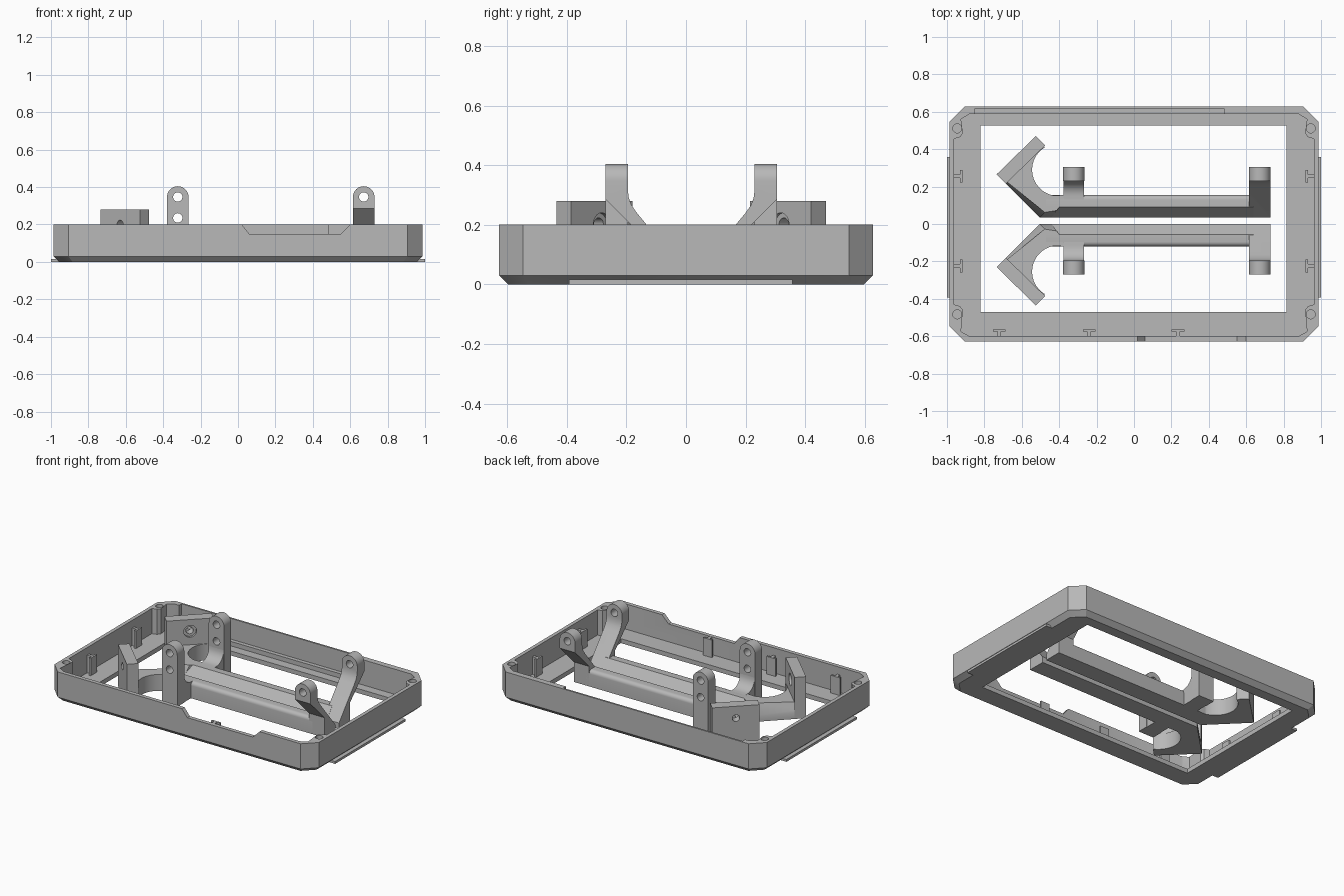
import bpy, bmesh, math
from mathutils import Matrix, Vector

cube = bpy.data.objects.get("Cube")
if cube:
    bpy.data.objects.remove(cube, do_unlink=True)

grey = bpy.data.materials.new("plain_grey")
grey.use_nodes = True
grey.diffuse_color = (0.48, 0.48, 0.48, 1)
bsdf = next(n for n in grey.node_tree.nodes if n.type == 'BSDF_PRINCIPLED')
bsdf.inputs["Base Color"].default_value = grey.diffuse_color

MID = 0.0175   # mirror line between the two brackets


def finish(name, bm):
    bmesh.ops.recalc_face_normals(bm, faces=bm.faces)
    me = bpy.data.meshes.new(name)
    bm.to_mesh(me)
    bm.free()
    me.materials.append(grey)
    ob = bpy.data.objects.new(name, me)
    bpy.context.collection.objects.link(ob)
    return ob


def loft(name, rings):
    """Skin equal-sized rings of points and cap both ends."""
    bm = bmesh.new()
    loops = [[bm.verts.new(p) for p in ring] for ring in rings]
    for a, b in zip(loops, loops[1:]):
        for i in range(len(a)):
            j = (i + 1) % len(a)
            bm.faces.new((a[i], a[j], b[j], b[i]))
    bm.faces.new(loops[0])
    bm.faces.new(loops[-1])
    return finish(name, bm)


def prism(name, pts, axis, lo, hi):
    """Extrude a 2D profile along the x, y or z axis."""
    put = {'x': lambda p, t: (t, p[0], p[1]),
           'y': lambda p, t: (p[0], t, p[1]),
           'z': lambda p, t: (p[0], p[1], t)}[axis]
    return loft(name, [[put(p, t) for p in pts] for t in (lo, hi)])


def box(name, x0, x1, y0, y1, z0, z1):
    return prism(name, [(x0, y0), (x1, y0), (x1, y1), (x0, y1)], 'z', z0, z1)


def rod(name, centre, direction, r, length):
    bm = bmesh.new()
    turn = Vector(direction).to_track_quat('Z', 'Y').to_matrix().to_4x4()
    bmesh.ops.create_cone(bm, cap_ends=True, segments=32, radius1=r, radius2=r,
                          depth=length, matrix=Matrix.Translation(centre) @ turn)
    return finish(name, bm)


def boolean(ob, other, op='DIFFERENCE'):
    mod = ob.modifiers.new("cut", 'BOOLEAN')
    mod.operation, mod.object, mod.solver = op, other, 'EXACT'
    bpy.context.view_layer.objects.active = ob
    bpy.ops.object.modifier_apply(modifier=mod.name)
    bpy.data.objects.remove(other, do_unlink=True)


def arc(cx, cy, r, a0, a1, n=12):
    angles = [math.radians(a0 + (a1 - a0) * i / n) for i in range(n + 1)]
    return [(cx + r * math.cos(a), cy + r * math.sin(a)) for a in angles]


def octagon(hx, hy, c, z):
    return [(hx, c - hy, z), (hx, hy - c, z), (hx - c, hy, z), (c - hx, hy, z),
            (-hx, hy - c, z), (-hx, c - hy, z), (c - hx, -hy, z), (hx - c, -hy, z)]


def smooth(ob):
    bpy.ops.object.select_all(action='DESELECT')
    ob.select_set(True)
    bpy.context.view_layer.objects.active = ob
    bpy.ops.object.shade_smooth_by_angle(angle=math.radians(30))


# Tray frame: chamfered shell with a pocket and a floor window
frame = loft("tray_frame", [octagon(0.955, 0.597, 0.07, 0),
                            octagon(0.987, 0.627, 0.08, 0.03),
                            octagon(0.987, 0.627, 0.08, 0.2)])
right = [(0.88, -0.6), (0.925, -0.575), (0.915, -0.46), (0.93, -0.44), (0.962, -0.43),
         (0.962, 0.455), (0.93, 0.465), (0.915, 0.485), (0.925, 0.56), (0.88, 0.588)]
pocket = right + [(-x, y) for x, y in reversed(right)]
boolean(frame, prism("pocket", pocket, 'z', 0.03, 0.3))
boolean(frame, box("window", -0.82, 0.815, -0.47, 0.527, -0.1, 0.1))

# Cable notch in the front wall, groove inside the back wall
notch = [(0.02, 0.2), (0.06, 0.15), (0.55, 0.15), (0.6, 0.2), (0.6, 0.3), (0.02, 0.3)]
boolean(frame, prism("notch", notch, 'y', -0.7, -0.55))
boolean(frame, box("groove", -0.853, 0.485, 0.56, 0.615, 0.06, 0.3))

# Screw holes in the corner posts
for sx in (-1, 1):
    for y in (-0.483, 0.511):
        boolean(frame, rod("screw_hole", (sx * 0.945, y, 0.2), (0, 0, 1), 0.024, 0.2))
smooth(frame)

# Side flanges along the bottom edge
for side, sx in (("left", 1), ("right", -1)):
    x0, x1 = sorted((sx * 0.95, sx * 1.0))
    box(side + "_flange", x0, x1, -0.393, 0.357, 0, 0.016)


# T-shaped clips standing against the walls
def clip(name, x, y, nx, ny):
    tee = [(-0.01, -0.01), (0.01, -0.01), (0.01, 0.032), (0.034, 0.032),
           (0.034, 0.044), (-0.034, 0.044), (-0.034, 0.032), (-0.01, 0.032)]
    pts = [(x + nx * v - ny * u, y + ny * v + nx * u) for u, v in tee]
    prism(name, pts, 'z', 0.025, 0.149)


for i, x in enumerate((-0.72, -0.24, 0.235)):
    clip(f"front_clip_{i + 1}", x, -0.607, 0, 1)
for i, y in enumerate((-0.225, 0.255)):
    clip(f"left_clip_{i + 1}", 0.962, y, -1, 0)
    clip(f"right_clip_{i + 1}", -0.962, y, 1, 0)

# Bracket (back one modelled, front one mirrored)
R = 0.0575
X_MID, X_END = -0.322, 0.672
TOP = 0.11


def post_outline(cx):
    return [(cx - R, 0), (cx + R, 0)] + arc(cx, 0.347, R, 0, 180, 20)


# Long bar with an inner slope and a rounded outer edge
bar_profile = [(0.035, 0), (0.035, 0.04), (0.09, TOP)] + arc(0.13, 0.085, 0.025, 90, 0, 6) + [(0.155, 0)]
bar = prism("bracket_bar", bar_profile, 'x', -0.47, 0.64)

# Leaning end post
lean = [(0.035, 0), (0.035, 0.04), (0.2, 0.24), (0.218, 0.266), (0.227, 0.29), (0.23, 0.315),
        (0.23, 0.45), (0.305, 0.45), (0.305, 0.285), (0.155, 0.135), (0.155, 0)]
end_post = prism("bracket_end_post", lean, 'x', X_END - R, X_END + R)
boolean(end_post, prism("outline", post_outline(X_END), 'y', -0.1, 0.5), 'INTERSECT')
boolean(end_post, rod("pin_hole", (X_END, 0.25, 0.347), (0, 1, 0), 0.025, 0.4))

# Upright middle post with two pin holes
mid_post = prism("bracket_middle_post", post_outline(X_MID), 'y', 0.23, 0.305)
for z in (0.235, 0.347):
    boolean(mid_post, rod("pin_hole", (X_MID, 0.25, z), (0, 1, 0), 0.025, 0.4))

# Curved web tying the middle post to the bar
web_profile = [(0.1, 0), (0.1, TOP)] + arc(0.15, 0.19, 0.08, 270, 360, 8) + [(0.235, 0.19), (0.235, 0)]
web = prism("bracket_web", web_profile, 'x', X_MID - R + 0.003, X_MID + R - 0.003)

# Hooked arm reaching from the bar to the angled plate
hook = [(-0.7, 0.23), (-0.505, 0.035), (-0.44, 0.035), (-0.4, 0.09), (-0.37, 0.155)]
hook += arc(-0.405, 0.29, 0.14, 260, 120, 14) + [(-0.53, 0.43)]
edge = [(x + 0.035, y + 0.055) for x, y in hook[:2]]
arm = prism("bracket_hook", hook, 'z', 0, TOP)
slope = loft("slope", [[(-0.76, 0.29, z0), (-0.505 + e, 0.035 + e, z0), (-0.3, 0.035 + 2 * e, z0),
                        (-0.3, -0.2, z0), (-0.76, -0.2, z0)]
                       for e, z0 in ((0, 0.04), (0.0275, TOP + 0.001))])
boolean(arm, slope)

# Angled plate with a counterbored hole
plate = prism("bracket_angled_plate",
              [(-0.735, 0.265), (-0.525, 0.47), (-0.475, 0.42), (-0.685, 0.215)], 'z', 0, 0.28)
boolean(plate, rod("hole", (-0.605, 0.342, 0.2), (1, -1, 0), 0.023, 0.3))
boolean(plate, rod("counterbore", (-0.58, 0.318, 0.2), (1, -1, 0), 0.04, 0.03))

# Mirror every bracket part across the centre line
for part in (bar, end_post, mid_post, web, arm, plate):
    smooth(part)
    part.data.transform(Matrix.Translation((0, -MID, 0)))
    part.location.y = MID
    mirror = part.modifiers.new("mirror", 'MIRROR')
    mirror.use_axis = (False, True, False)
    mirror.use_clip = False
    mirror.use_mirror_merge = False
